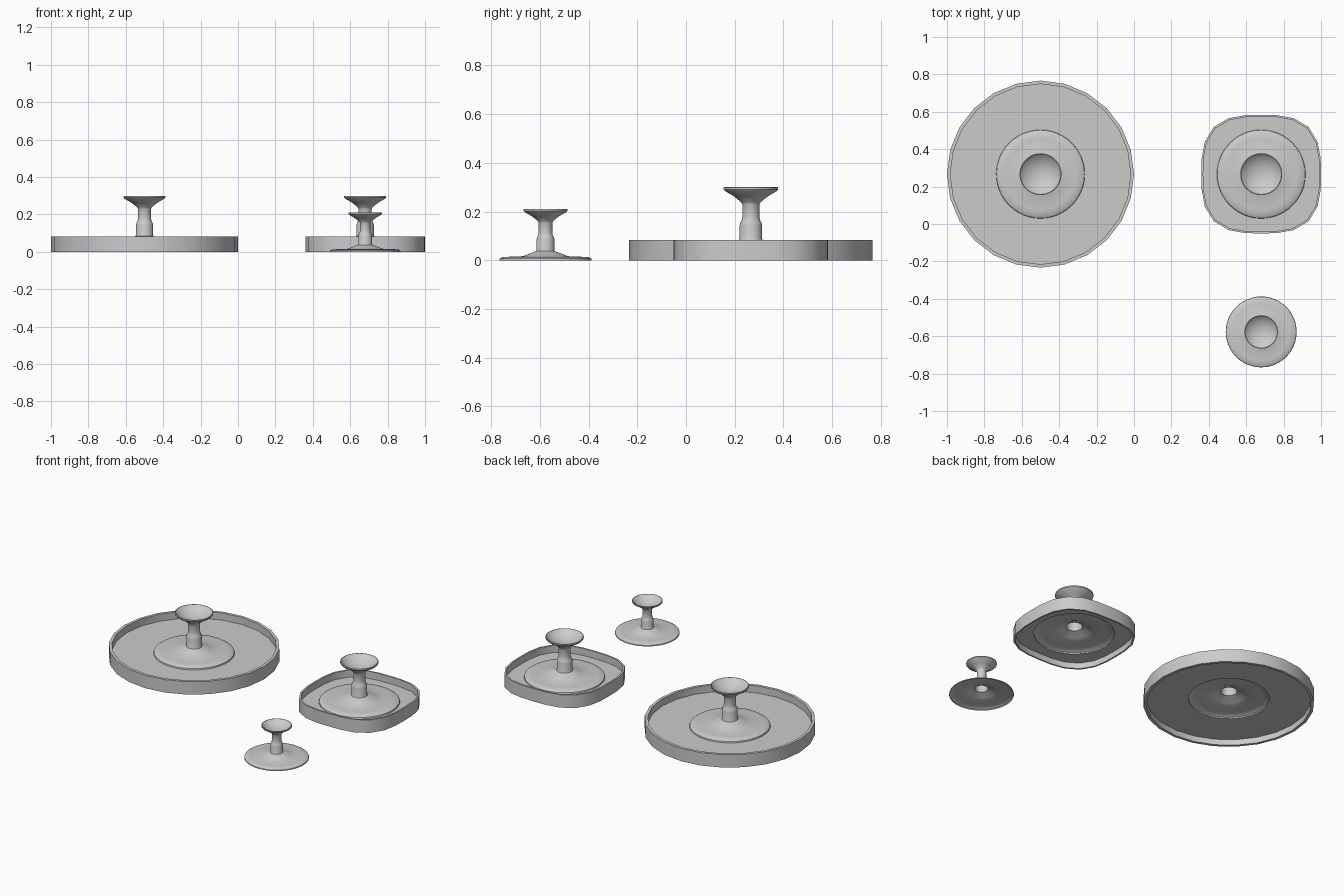
import bpy, bmesh
from math import cos, sin, pi, copysign

if "Cube" in bpy.data.objects:
    bpy.data.objects.remove(bpy.data.objects["Cube"])

# Pedestal half-profile (radius, height): plate edge, step, stem, flared cup, cup hollow
PEDESTAL = [(0.237, 0.0), (0.235, 0.008), (0.222, 0.016), (0.19, 0.018), (0.115, 0.021),
            (0.100, 0.027), (0.062, 0.042), (0.048, 0.047), (0.046, 0.052),
            (0.046, 0.108), (0.044, 0.116), (0.037, 0.130), (0.035, 0.142), (0.035, 0.192),
            (0.040, 0.202), (0.070, 0.226), (0.106, 0.247), (0.112, 0.254),
            (0.112, 0.262), (0.108, 0.263), (0.098, 0.252), (0.070, 0.233),
            (0.035, 0.221)]
FLOOR_Z, WALL_H, SIDES = 0.037, 0.083, 24


def finish(name, bm, loc, angle=40):
    bmesh.ops.recalc_face_normals(bm, faces=bm.faces)
    mesh = bpy.data.meshes.new(name)
    bm.to_mesh(mesh)
    bm.free()
    ob = bpy.data.objects.new(name, mesh)
    bpy.context.collection.objects.link(ob)
    ob.location = loc
    bpy.ops.object.select_all(action='DESELECT')
    ob.select_set(True)
    bpy.context.view_layer.objects.active = ob
    bpy.ops.object.shade_smooth_by_angle(angle=angle * pi / 180)
    return ob


def bridge(bm, a, b):
    n = len(a)
    for i in range(n):
        j = (i + 1) % n
        bm.faces.new((a[i], a[j], b[j], b[i]))


def pedestal(name, loc, s=1.0, n=48):
    bm = bmesh.new()
    rings = [[bm.verts.new((r * s * cos(2 * pi * i / n), r * s * sin(2 * pi * i / n), z * s))
              for i in range(n)] for r, z in PEDESTAL]
    for a, b in zip(rings, rings[1:]):
        bridge(bm, a, b)
    # bottom of the cup hollow
    tip = bm.verts.new((0, 0, 0.217 * s))
    for i in range(n):
        bm.faces.new((rings[-1][i], rings[-1][(i + 1) % n], tip))
    return finish(name, bm, loc)


def outline(rx, ry, power):
    # superellipse: power 2 is round, higher is squarer
    pts = []
    for i in range(SIDES):
        c, s = cos(2 * pi * i / SIDES), sin(2 * pi * i / SIDES)
        k = (abs(c) ** power + abs(s) ** power) ** (-1 / power)
        pts.append((rx * k * c, ry * k * s))
    return pts


def tray(name, loc, rx, ry, power, wall):
    # rim wall
    bm = bmesh.new()

    def ring(pts, z):
        return [bm.verts.new((x, y, z)) for x, y in pts]
    outer, inner = outline(rx, ry, power), outline(rx - wall, ry - wall, power)
    loops = [ring(outer, 0), ring(outer, WALL_H), ring(inner, WALL_H), ring(inner, 0)]
    for i in range(4):
        bridge(bm, loops[i], loops[(i + 1) % 4])
    finish(name + "_wall", bm, loc)
    # raised floor, open in the middle under the pedestal
    bm = bmesh.new()
    bridge(bm, ring(inner, FLOOR_Z), ring(outline(0.237, 0.237, 2), FLOOR_Z))
    floor = finish(name + "_floor", bm, loc)
    if floor.data.polygons[0].normal.z < 0:
        floor.data.flip_normals()
    pedestal(name + "_pedestal", (loc[0], loc[1], FLOOR_Z))


tray("round_tray", (-0.5, 0.2665, 0), 0.5, 0.5, 2, 0.018)
tray("square_tray", (0.68, 0.2665, 0), 0.32, 0.317, 3, 0.01)
pedestal("small_stand", (0.68, -0.577, 0), 0.8)
